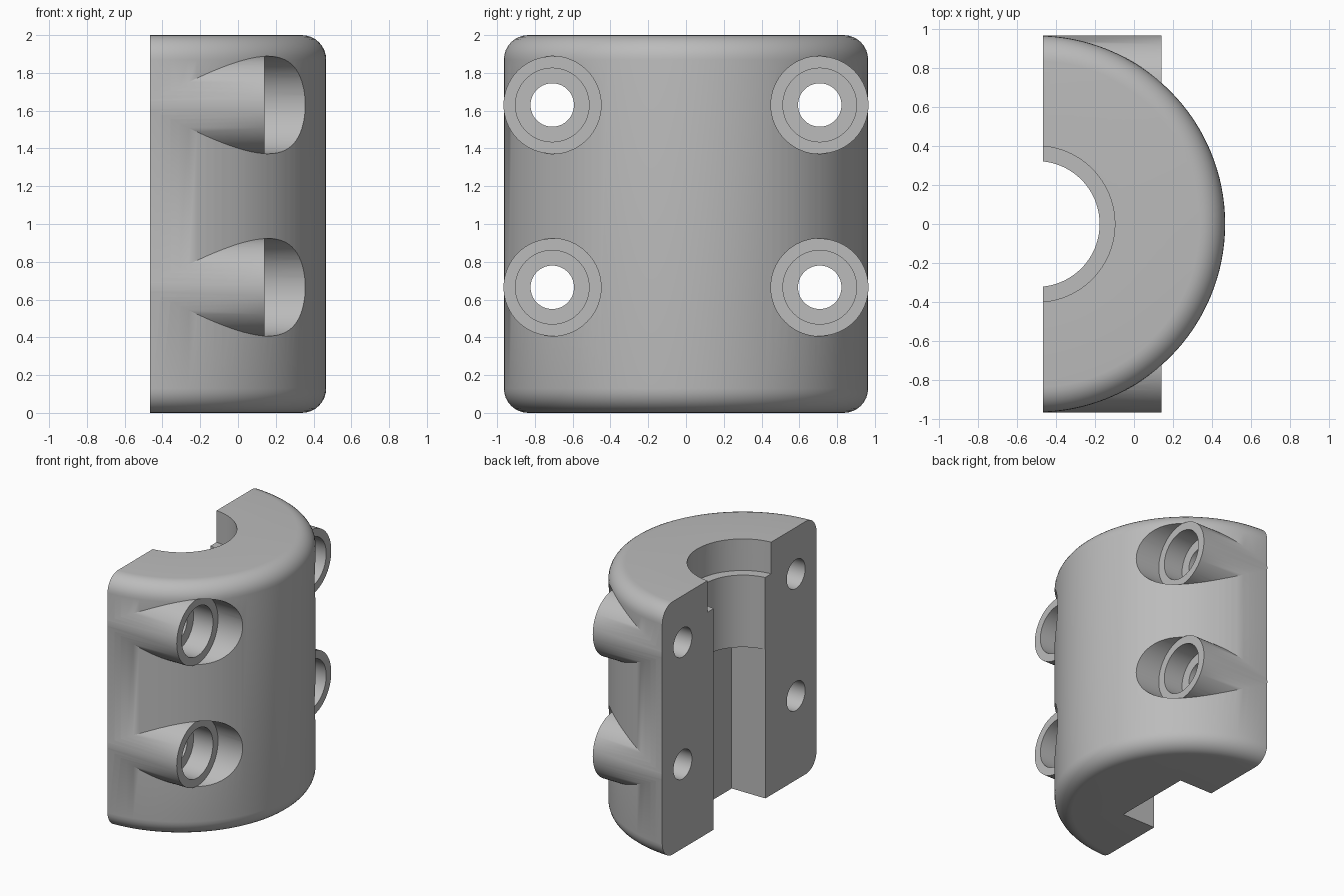
import bpy, bmesh, math
from mathutils import Matrix, Vector

cube = bpy.data.objects.get("Cube")
if cube:
    bpy.data.objects.remove(cube, do_unlink=True)

AXIS_X = -0.498      # axis of the full cylinder and bore
SPLIT_X = -0.467     # flat mating face
RADIUS, FILLET, HEIGHT = 0.965, 0.13, 2.0
BOSS_END = 0.14


def add_object(name, bm):
    bmesh.ops.recalc_face_normals(bm, faces=bm.faces)
    mesh = bpy.data.meshes.new(name)
    bm.to_mesh(mesh)
    bm.free()
    obj = bpy.data.objects.new(name, mesh)
    bpy.context.collection.objects.link(obj)
    return obj


def cylinder(name, radius, start, end, axis, sides=64):
    """Cylinder between two coordinates along 'X' or 'Z', through the given start point."""
    bm = bmesh.new()
    start, end = Vector(start), Vector(end)
    turn = Matrix.Rotation(math.pi / 2, 4, 'Y') if axis == 'X' else Matrix()
    bmesh.ops.create_cone(bm, cap_ends=True, segments=sides, radius1=radius, radius2=radius,
                          depth=(end - start).length,
                          matrix=Matrix.Translation((start + end) / 2) @ turn)
    return add_object(name, bm)


def box(name, low, high):
    bm = bmesh.new()
    low, high = Vector(low), Vector(high)
    bmesh.ops.create_cube(bm, size=1, matrix=Matrix.Translation((low + high) / 2)
                          @ Matrix.Diagonal((*(high - low), 1)))
    return add_object(name, bm)


def combine(target, tool, operation):
    """Apply a boolean and discard the tool."""
    mod = target.modifiers.new(operation, 'BOOLEAN')
    mod.operation, mod.object, mod.solver = operation, tool, 'EXACT'
    bpy.context.view_layer.objects.active = target
    bpy.ops.object.modifier_apply(modifier=mod.name)
    bpy.data.objects.remove(tool, do_unlink=True)


# Body: revolved profile with rounded rims
steps = 8
profile = [(0, 0)]
for centre_z, first in ((FILLET, -90), (HEIGHT - FILLET, 0)):
    for i in range(steps + 1):
        a = math.radians(first + 90 * i / steps)
        profile.append((RADIUS - FILLET + FILLET * math.cos(a), centre_z + FILLET * math.sin(a)))
profile.append((0, HEIGHT))

bm = bmesh.new()
verts = [bm.verts.new((AXIS_X + r, 0, z)) for r, z in profile]
edges = [bm.edges.new(pair) for pair in zip(verts, verts[1:])]
bmesh.ops.spin(bm, geom=verts + edges, cent=(AXIS_X, 0, 0), axis=(0, 0, 1),
               angle=math.tau, steps=128, use_duplicate=False)
bmesh.ops.remove_doubles(bm, verts=bm.verts, dist=1e-5)
body = add_object("clamp_half", bm)

# Bolt bosses, trimmed flat, with clearance pocket, counterbore and through hole
for y in (-0.708, 0.708):
    for z in (0.665, 1.63):
        def along(name, radius, x0, x1):
            return cylinder(name, radius, (x0, y, z), (x1, y, z), 'X')
        combine(body, along("boss", 0.258, -0.6, BOSS_END + 0.01), 'UNION')
        combine(body, along("clearance", 0.2585, BOSS_END, 1), 'DIFFERENCE')
        combine(body, along("counterbore", 0.195, BOSS_END - 0.17, 1), 'DIFFERENCE')
        combine(body, along("bolt_hole", 0.115, -1, 1), 'DIFFERENCE')

# Stepped bore: wide mouth, round middle, square lower channel
for name, radius, low, high in (("mouth", 0.4, 1.75, 2.2), ("bore", 0.322, 1.0, 1.9)):
    combine(body, cylinder(name, radius, (AXIS_X, 0, low), (AXIS_X, 0, high), 'Z', 96),
            'DIFFERENCE')
HALF = 0.326
combine(body, box("square_channel", (AXIS_X - HALF, -HALF, -0.2), (AXIS_X + HALF, HALF, 1.18)),
        'DIFFERENCE')

# Split face
combine(body, box("split", (-3, -2, -1), (SPLIT_X, 2, 3)), 'DIFFERENCE')

# Material and shading
grey = bpy.data.materials.new("plain grey")
grey.use_nodes = True
colour = (0.5, 0.5, 0.5, 1)
grey.diffuse_color = colour
grey.node_tree.nodes["Principled BSDF"].inputs["Base Color"].default_value = colour
body.data.materials.clear()
body.data.materials.append(grey)
for face in body.data.polygons:
    face.material_index = 0

bpy.ops.object.select_all(action='DESELECT')
body.select_set(True)
bpy.context.view_layer.objects.active = body
bpy.ops.object.shade_smooth_by_angle(angle=math.radians(30))
